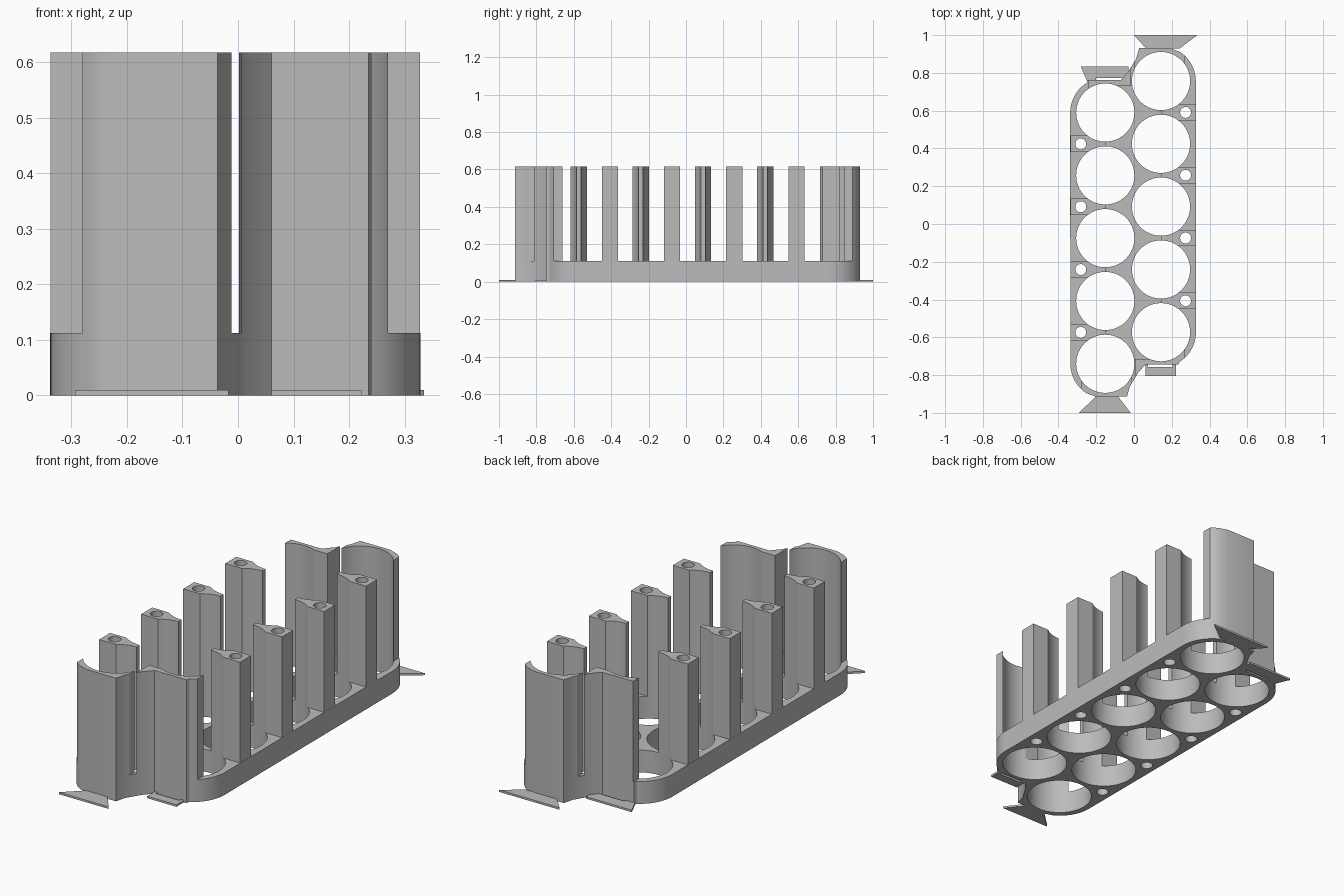
import bpy, bmesh, math

if "Cube" in bpy.data.objects:
    bpy.data.objects.remove(bpy.data.objects["Cube"], do_unlink=True)

grey = bpy.data.materials.new("plain grey")
grey.use_nodes = True
grey.diffuse_color = (0.5, 0.5, 0.5, 1)
grey.node_tree.nodes["Principled BSDF"].inputs["Base Color"].default_value = (0.5, 0.5, 0.5, 1)

BASE_H, FULL_H, CLIP_H = 0.112, 0.617, 0.01
CELL_R, OUTER_R, PITCH = 0.154, 0.185, 0.3325
LEFT_X, RIGHT_X = -0.152, 0.143
LEFT_Y, RIGHT_Y = -0.74, -0.573      # front cell of each column


def turned(points):
    """Half turn about the middle of the holder."""
    return [(-0.01 - x, 0.0165 - y) for x, y in points]


def arc(cx, cy, r, a0, a1, n):
    steps = [math.radians(a0 + (a1 - a0) * i / n) for i in range(n + 1)]
    return [(cx + r * math.cos(a), cy + r * math.sin(a)) for a in steps]


def rect(x0, x1, y0, y1):
    return [(x0, y0), (x1, y0), (x1, y1), (x0, y1)]


def prisms(name, outlines, z0, z1):
    """One object made of upright prisms."""
    bm = bmesh.new()
    for outline in outlines:
        low = [bm.verts.new((x, y, z0)) for x, y in outline]
        high = [bm.verts.new((x, y, z1)) for x, y in outline]
        bm.faces.new(low[::-1])
        bm.faces.new(high)
        for i in range(len(low)):
            j = (i + 1) % len(low)
            bm.faces.new((low[i], low[j], high[j], high[i]))
    bmesh.ops.recalc_face_normals(bm, faces=bm.faces)
    mesh = bpy.data.meshes.new(name)
    bm.to_mesh(mesh)
    bm.free()
    mesh.materials.append(grey)
    obj = bpy.data.objects.new(name, mesh)
    bpy.context.collection.objects.link(obj)
    return obj


def activate(obj):
    bpy.ops.object.select_all(action="DESELECT")
    obj.select_set(True)
    bpy.context.view_layer.objects.active = obj


def boolean(obj, cutter, operation):
    mod = obj.modifiers.new("cut", "BOOLEAN")
    mod.operation, mod.object, mod.solver = operation, cutter, "EXACT"
    activate(obj)
    bpy.ops.object.modifier_apply(modifier=mod.name)


def finish(obj):
    boolean(obj, bores, "DIFFERENCE")
    activate(obj)
    bpy.ops.object.shade_smooth_by_angle(angle=math.radians(25))


# Cell bores and screw holes
circles, post_spots = [], []
for cx, cy, hole_x in ((LEFT_X, LEFT_Y, -0.282), (RIGHT_X, RIGHT_Y, 0.273)):
    for i in range(5):
        circles.append(arc(cx, cy + i * PITCH, CELL_R, 0, 354.375, 63))
        if i < 4:
            y = cy + (i + 0.5) * PITCH
            circles.append(arc(hole_x, y, 0.029, 0, 345, 23))
            post_spots.append((cx, y))
bores = prisms("bore_cutter", circles, -0.1, FULL_H + 0.1)
bores.hide_render = True

# Outer outline: front half, then the same half turned around
half = arc(LEFT_X, LEFT_Y, OUTER_R, 180, 238, 12)
half += [(-0.2, -0.914), (-0.037, -0.914), (-0.022, -0.86), (0.02, -0.79),
         (0.06, -0.745), (0.235, -0.745)]
half += arc(RIGHT_X, RIGHT_Y, OUTER_R, 302, 360, 12)
outline = half + turned(half)

# Low base tray
finish(prisms("base_tray", [outline], 0, BASE_H))

# Side posts between the cells
for k, (cx, y) in enumerate(post_spots):
    side = "right" if cx < 0 else "left"
    x0, x1 = (-0.337, cx) if cx < 0 else (cx, 0.327)
    finish(prisms(f"{side}_post_{k % 4 + 1}",
                  [rect(x0, x1, y - 0.0435, y + 0.0435)], BASE_H, FULL_H))


# Tall end walls, trimmed out of the outline
def stepped(x_end):
    return [(0.006, -1), (x_end, -1), (x_end, -0.64), (0.1, -0.64),
            (0.1, -0.714), (0.006, -0.714)]


long_trim = rect(-0.28, -0.0115, -1, -0.78)
trims = {
    "front_right_wall": long_trim,
    "front_left_wall": stepped(0.27),
    "back_left_wall": turned(long_trim),
    "back_right_wall": turned(stepped(0.23)),
}
for name, trim in trims.items():
    wall = prisms(name, [outline], BASE_H, FULL_H)
    box = prisms("trim_cutter", [trim], 0, 1)
    boolean(wall, box, "INTERSECT")
    bpy.data.objects.remove(box, do_unlink=True)
    finish(wall)

bpy.data.objects.remove(bores, do_unlink=True)


# Thin connecting tabs on the floor, two flared and two slotted
def slotted(far_y, near_y, slot_y, far, near, slot):
    return [(far[0], far_y), (near[0], near_y), (slot[0], near_y), (slot[0], slot_y),
            (slot[1], slot_y), (slot[1], near_y), (near[1], near_y), (far[1], far_y)]


tabs = {
    "front_right_tab": [(-0.293, -1), (-0.017, -1), (-0.085, -0.912), (-0.2, -0.912)],
    "back_left_tab": [(0, 1), (0.335, 1), (0.24, 0.928), (0.065, 0.928)],
    "front_left_tab": slotted(-0.805, -0.743, -0.758, (0.06, 0.222), (0.06, 0.222), (0.075, 0.205)),
    "back_right_tab": slotted(0.833, 0.76, 0.772, (-0.282, -0.03), (-0.25, -0.03), (-0.2, -0.063)),
}
for name, shape in tabs.items():
    prisms(name, [shape], 0, CLIP_H)
